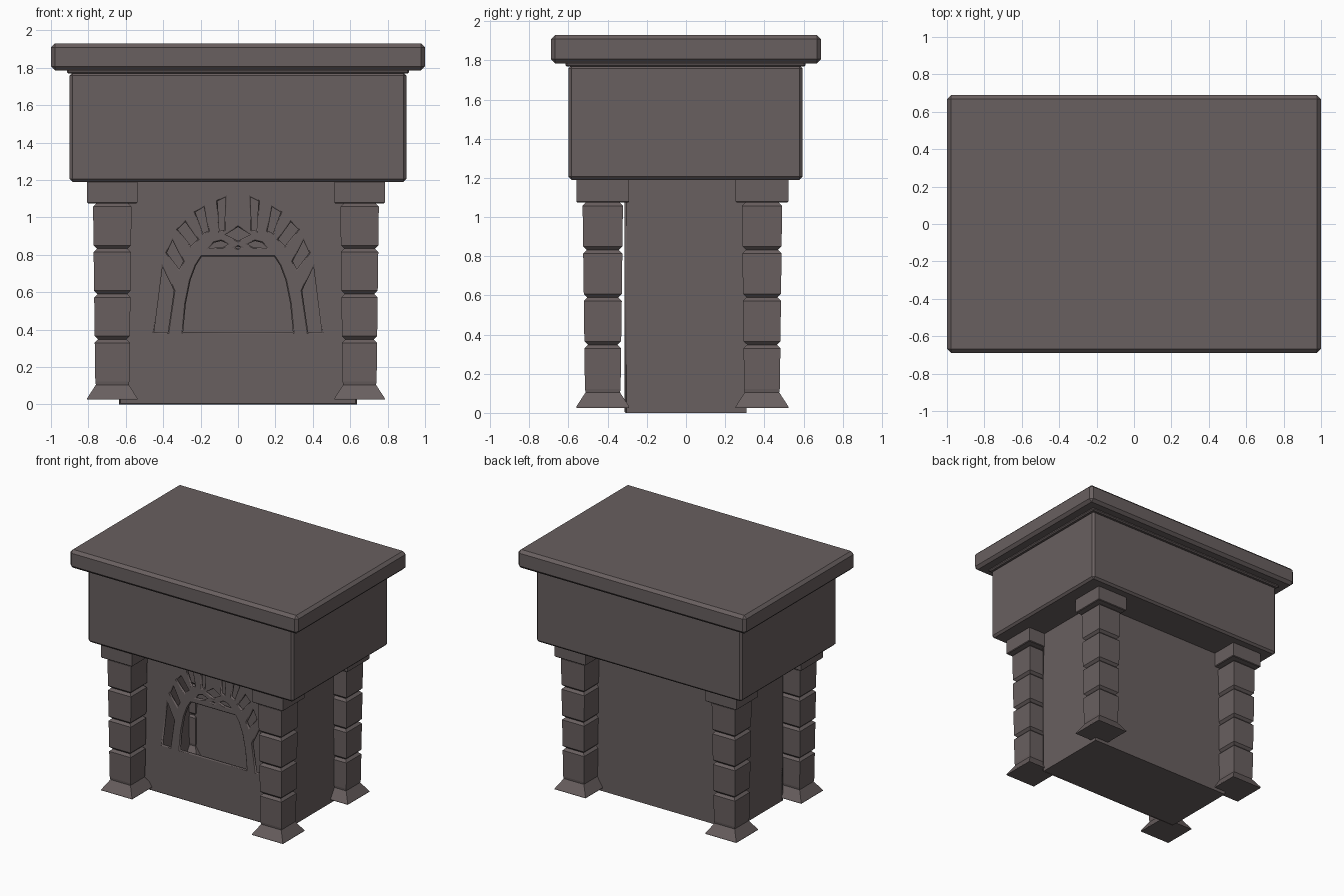
import bpy, bmesh

if "Cube" in bpy.data.objects:
    bpy.data.objects.remove(bpy.data.objects["Cube"])

stone = bpy.data.materials.new("stone")
stone.diffuse_color = (0.14, 0.115, 0.115, 1)
stone.use_nodes = True
stone.node_tree.nodes["Principled BSDF"].inputs["Base Color"].default_value = stone.diffuse_color


def finish(name, bm, bevel=0):
    bmesh.ops.recalc_face_normals(bm, faces=bm.faces)
    me = bpy.data.meshes.new(name)
    bm.to_mesh(me)
    bm.free()
    me.materials.append(stone)
    ob = bpy.data.objects.new(name, me)
    bpy.context.collection.objects.link(ob)
    if bevel:
        m = ob.modifiers.new("bevel", 'BEVEL')
        m.width = bevel
        m.segments = 1
    return ob


def box(name, x0, x1, y0, y1, z0, z1, bevel=0, open_front=False):
    bm = bmesh.new()
    bmesh.ops.create_cube(bm, size=1)
    for v in bm.verts:
        v.co.x = x1 if v.co.x > 0 else x0
        v.co.y = y1 if v.co.y > 0 else y0
        v.co.z = z1 if v.co.z > 0 else z0
    if open_front:
        front = [f for f in bm.faces if all(v.co.y == f.verts[0].co.y for v in f.verts)
                 and f.calc_center_median().y < (y0 + y1) / 2]
        bmesh.ops.delete(bm, geom=front, context='FACES_ONLY')
    return finish(name, bm, bevel)


def pillar(name, cx, cy):
    # square rings: flared foot, four tapering blocks, square cap
    rings = [(0.135, 0.025), (0.135, 0.032), (0.088, 0.105)]
    step = 0.2425
    for k in range(4):
        z, h = 0.105 + step * k, 0.091 + 0.003 * k
        rings += [(h, z + 0.018), (h + 0.003, z + step - 0.018), (h - 0.015, z + step)]
    rings += [(0.13, 1.075), (0.135, 1.08), (0.135, 1.195)]
    bm = bmesh.new()
    loops = [[bm.verts.new((cx + sx * h, cy + sy * h, z))
              for sx, sy in ((-1, -1), (1, -1), (1, 1), (-1, 1))] for h, z in rings]
    for a, b in zip(loops, loops[1:]):
        for i in range(4):
            j = (i + 1) % 4
            bm.faces.new((a[i], a[j], b[j], b[i]))
    bm.faces.new(loops[0][::-1])
    bm.faces.new(loops[-1])
    finish(name, bm)


# Mantel slab, moulding and chimney breast
box("mantel_slab", -1, 1, -0.69, 0.69, 1.785, 1.93, 0.022)
box("moulding", -0.915, 0.915, -0.615, 0.61, 1.768, 1.8, 0.008)
box("chimney_breast", -0.9, 0.9, -0.6, 0.595, 1.19, 1.775, 0.016)

# Hollow firebox, open to the front panel
box("firebox", -0.635, 0.635, -0.305, 0.308, 0, 1.2, open_front=True)

# Four corner pillars
for side, px in (("left", -0.672), ("right", 0.65)):
    for end, py in (("front", -0.425), ("back", 0.388)):
        pillar(f"{end}_{side}_pillar", px, py)

# Front panel with arched opening and fanned slots (left half, mirrored)
half_arch = [(-0.3, 0.38), (-0.285, 0.54), (-0.26, 0.665), (-0.23, 0.745), (-0.197, 0.797)]
slots = [
    [(-0.455, 0.38), (-0.37, 0.38), (-0.337, 0.61), (-0.407, 0.755)],
    [(-0.387, 0.81), (-0.35, 0.89), (-0.287, 0.765), (-0.313, 0.712)],
    [(-0.33, 0.935), (-0.282, 0.985), (-0.208, 0.882), (-0.252, 0.84)],
    [(-0.235, 1.03), (-0.178, 1.065), (-0.152, 0.925), (-0.19, 0.907)],
    [(-0.115, 1.09), (-0.06, 1.117), (-0.068, 0.93), (-0.105, 0.918)],
    [(-0.172, 0.828), (-0.13, 0.87), (-0.09, 0.88), (-0.038, 0.858), (-0.078, 0.835)],
]


def mirror(pts):
    return [(-x, z) for x, z in reversed(pts)]


e = 0.629
outlines = [[(-e, 0.006), (e, 0.006), (e, 1.195), (-e, 1.195)], half_arch + mirror(half_arch),
            [(-0.078, 0.908), (0, 0.955), (0.078, 0.908), (0, 0.868)],
            [(-0.04, 0.838), (0, 0.85), (0.04, 0.838), (0, 0.828)]]
for s in slots:
    outlines += [s, mirror(s)]

cu = bpy.data.curves.new("front_panel", 'CURVE')
cu.dimensions = '2D'
cu.fill_mode = 'BOTH'
cu.extrude = 0.005
cu.bevel_depth = 0.006
cu.bevel_resolution = 0
for pts in outlines:
    sp = cu.splines.new('POLY')
    sp.points.add(len(pts) - 1)
    for p, (x, z) in zip(sp.points, pts):
        p.co = (x, z, 0, 1)
    sp.use_cyclic_u = True
cu.materials.append(stone)
panel = bpy.data.objects.new("front_panel", cu)
bpy.context.collection.objects.link(panel)
panel.rotation_euler.x = 1.5707963
panel.location.y = -0.302
bpy.context.view_layer.objects.active = panel
panel.select_set(True)
bpy.ops.object.convert(target='MESH')
